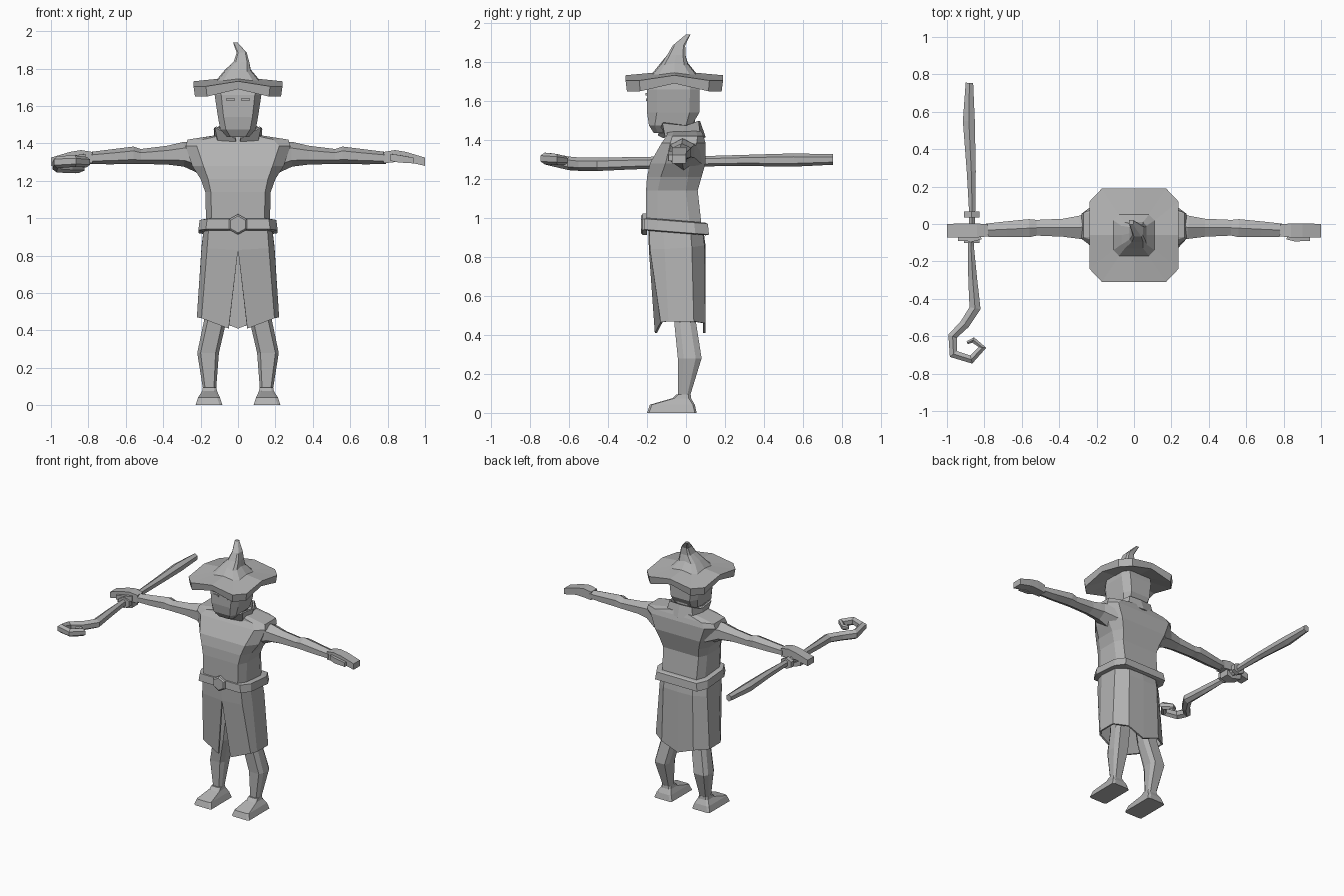
import bpy, bmesh, math
from mathutils import Vector

grey = bpy.data.materials.new("plain grey")
grey.diffuse_color = (0.45, 0.45, 0.45, 1)


def loft(name, rings, closed=True, mirror=False, thick=0):
    """Skin a list of equal-length point rings; closed rings get end caps."""
    bm = bmesh.new()
    vs = [[bm.verts.new(p) for p in r] for r in rings]
    n = len(rings[0])
    for a, b in zip(vs, vs[1:]):
        for i in range(n if closed else n - 1):
            j = (i + 1) % n
            bm.faces.new((a[i], a[j], b[j], b[i]))
    if closed:
        bm.faces.new(vs[0])
        bm.faces.new(vs[-1])
    bmesh.ops.remove_doubles(bm, verts=bm.verts[:], dist=0.0005)
    bmesh.ops.recalc_face_normals(bm, faces=bm.faces[:])
    me = bpy.data.meshes.new(name)
    bm.to_mesh(me)
    bm.free()
    me.materials.append(grey)
    ob = bpy.data.objects.new(name, me)
    bpy.context.collection.objects.link(ob)
    if mirror:
        ob.modifiers.new("mirror", 'MIRROR')
    if thick:
        m = ob.modifiers.new("thickness", 'SOLIDIFY')
        m.thickness = thick
    return ob


def octagon(hx, y0, y1, z, cx, cy, x=0):
    """Horizontal rectangle with chamfered corners."""
    return [(x + px, py, z) for px, py in (
        (hx - cx, y0), (hx, y0 + cy), (hx, y1 - cy), (hx - cx, y1),
        (cx - hx, y1), (-hx, y1 - cy), (-hx, y0 + cy), (cx - hx, y0))]


def wrap(half):
    """Front-to-back half outline, mirrored around the back."""
    return half + [(-x, y, z) for x, y, z in reversed(half[:-1])]


def pipe(name, path, n=6, mirror=False):
    """Sideways limb: path of (x, y, z, half width, half height)."""
    rings = []
    for i, (x, y, z, w, h) in enumerate(path):
        a, b = path[max(i - 1, 0)], path[min(i + 1, len(path) - 1)]
        t = Vector((b[0] - a[0], b[1] - a[1])).normalized()
        ring = []
        for k in range(n):
            ang = 2 * math.pi * (k + 0.5) / n
            s = math.cos(ang) / math.cos(math.pi / n)
            u = math.sin(ang) / math.sin(math.pi / n * (n // 2 - 0.5 if n == 4 else 3))
            if n == 4:
                u = math.copysign(1, math.sin(ang))
            ring.append((x - t.y * w * s, y + t.x * w * s, z + h * u))
        rings.append(ring)
    return loft(name, rings, mirror=mirror)


def box(name, x0, x1, y0, y1, z0, z1, mirror=False):
    return loft(name, [[(x0, y0, z), (x1, y0, z), (x1, y1, z), (x0, y1, z)]
                       for z in (z0, z1)], mirror=mirror)


# Tunic torso
loft("torso", [octagon(*r) for r in (
    (.17, -.205, .08, .96, .03, .06), (.175, -.205, .06, 1.14, .03, .06),
    (.20, -.20, .08, 1.21, .04, .07), (.245, -.185, .10, 1.28, .06, .08),
    (.28, -.125, .10, 1.385, .06, .045), (.27, -.10, .09, 1.42, .08, .03),
    (.11, -.095, .08, 1.445, .03, .03))])

# Skirt with a front slit and dipping hem
loft("skirt", [wrap(r) for r in (
    [(0, -.195, .97), (.155, -.19, .97), (.18, -.12, .97), (.18, .02, .97),
     (.11, .08, .97), (0, .085, .97)],
    [(0, -.19, .83), (.165, -.185, .84), (.195, -.11, .84), (.195, .03, .85),
     (.12, .095, .86), (0, .1, .86)],
    [(.05, -.16, .41), (.195, -.13, .465), (.22, -.09, .47), (.22, .04, .47),
     (.13, .1, .46), (0, .1, .41)])], closed=False, thick=.012)

# Belt, tilted lower toward the back, and buckle
def belt_ring(hx, y0, y1, z):
    return [(x, y, z - .08 * (y + .2)) for x, y, _ in octagon(hx, y0, y1, 0, .04, .07)]

loft("belt", [belt_ring(*r) for r in (
    (.19, -.205, .10, .935), (.212, -.217, .118, .94),
    (.205, -.212, .112, .995), (.185, -.20, .10, 1.0))])
loft("buckle", [[(r * math.sin(math.pi / 3 * i), y, .967 + r * math.cos(math.pi / 3 * i))
                 for i in range(6)] for y, r in ((-.20, .055), (-.222, .055), (-.23, .045))])

# Collar, open at the throat, and neck
loft("collar", [wrap(r) for r in (
    [(.01, -.105, 1.415), (.10, -.10, 1.42), (.115, -.03, 1.42), (.10, .065, 1.42), (0, .09, 1.41)],
    [(.01, -.135, 1.43), (.115, -.115, 1.49), (.118, 0, 1.475), (.085, .055, 1.495),
     (0, .06, 1.495)])], closed=False, thick=.012)
loft("neck", [octagon(.07, -.08, .045, z, .025, .025) for z in (1.4, 1.52)])

# Head with tapering jaw
loft("head", [octagon(*r) for r in (
    (.06, -.165, -.10, 1.435, .02, .02), (.095, -.19, .03, 1.475, .03, .03),
    (.107, -.20, .068, 1.54, .03, .05), (.125, -.20, .07, 1.66, .035, .05),
    (.12, -.19, .06, 1.71, .03, .05))])

# Brows and eyes
box("brow", .015, .065, -.209, -.199, 1.629, 1.64, mirror=True)
box("eye", .018, .06, -.206, -.199, 1.60, 1.612, mirror=True)

# Hat: drooping brim corners, then a bent cone
def hat_ring(hx, hy, ox, oy, z_corner, z_mid):
    ch = .28
    pts = []
    for x, y in ((0, -1), (1 - ch, -1), (1, ch - 1), (1, 0), (1, 1 - ch), (1 - ch, 1),
                 (0, 1), (ch - 1, 1), (-1, 1 - ch), (-1, 0), (-1, ch - 1), (ch - 1, -1)):
        pts.append((ox + hx * x, oy + hy * y, z_corner if x * y else z_mid))
    return pts

loft("hat", [hat_ring(*r) for r in (
    (.11, .12, 0, -.06, 1.70, 1.70), (.23, .243, 0, -.06, 1.65, 1.69),
    (.238, .25, 0, -.06, 1.705, 1.732), (.11, .11, 0, -.06, 1.735, 1.745),
    (.068, .07, 0, -.06, 1.785, 1.795), (.042, .047, .018, -.05, 1.835, 1.835),
    (.027, .032, .02, -.036, 1.885, 1.885), (.012, .012, -.015, .01, 1.94, 1.94))])

# Arms with open hands
pipe("arm", [
    (.20, -.01, 1.32, .09, .085), (.29, -.018, 1.342, .062, .066),
    (.38, -.02, 1.337, .048, .05), (.52, -.02, 1.33, .042, .04),
    (.56, -.022, 1.337, .048, .046), (.68, -.028, 1.328, .042, .04),
    (.79, -.033, 1.322, .035, .032)], mirror=True)
pipe("hand", [
    (.78, -.033, 1.324, .033, .03), (.84, -.035, 1.332, .037, .032),
    (.90, -.035, 1.328, .037, .026), (1.0, -.035, 1.302, .036, .022)], n=4, mirror=True)
pipe("thumb", [(.82, -.065, 1.325, .018, .018), (.86, -.078, 1.318, .015, .02),
               (.94, -.079, 1.308, .012, .015)], n=4, mirror=True)

# Staff with a spiral crook
pipe("staff", [
    (-.88, .755, 1.30, .02, .027), (-.883, .55, 1.297, .032, .034),
    (-.87, .28, 1.295, .024, .028), (-.865, .05, 1.29, .016, .026),
    (-.872, -.12, 1.285, .016, .03), (-.862, -.30, 1.28, .024, .032),
    (-.85, -.45, 1.275, .03, .034), (-.905, -.535, 1.275, .026, .034),
    (-.97, -.60, 1.28, .024, .035), (-.965, -.695, 1.30, .025, .033),
    (-.87, -.725, 1.305, .022, .03), (-.81, -.66, 1.30, .02, .028),
    (-.86, -.62, 1.295, .015, .022), (-.892, -.635, 1.295, .008, .014)])

# Bands on the staff either side of the grip
for y in (.05, -.085):
    pipe("staff_band", [(-.868, y - .016, 1.29, .042, .04),
                        (-.868, y + .016, 1.29, .042, .04)])

# Fingers curled beneath the staff
pipe("curled_fingers", [(-.82, -.035, 1.275, .035, .022), (-.87, -.035, 1.252, .035, .012),
                        (-.94, -.035, 1.285, .034, .02)], n=4)

# Legs and feet
loft("leg", [octagon(*r) for r in (
    (.07, -.07, .06, .75, .02, .02, .09), (.06, -.06, .052, .46, .02, .03, .12),
    (.058, -.042, .08, .28, .018, .03, .16), (.035, -.04, .02, .085, .012, .015, .152))],
    mirror=True)
loft("foot", [octagon(*r) for r in (
    (.036, -.05, .024, .095, .012, .012, .152), (.04, -.07, .026, .075, .012, .012, .152),
    (.058, -.185, .045, .042, .015, .01, .155), (.072, -.20, .055, 0, .015, .01, .155))],
    mirror=True)
